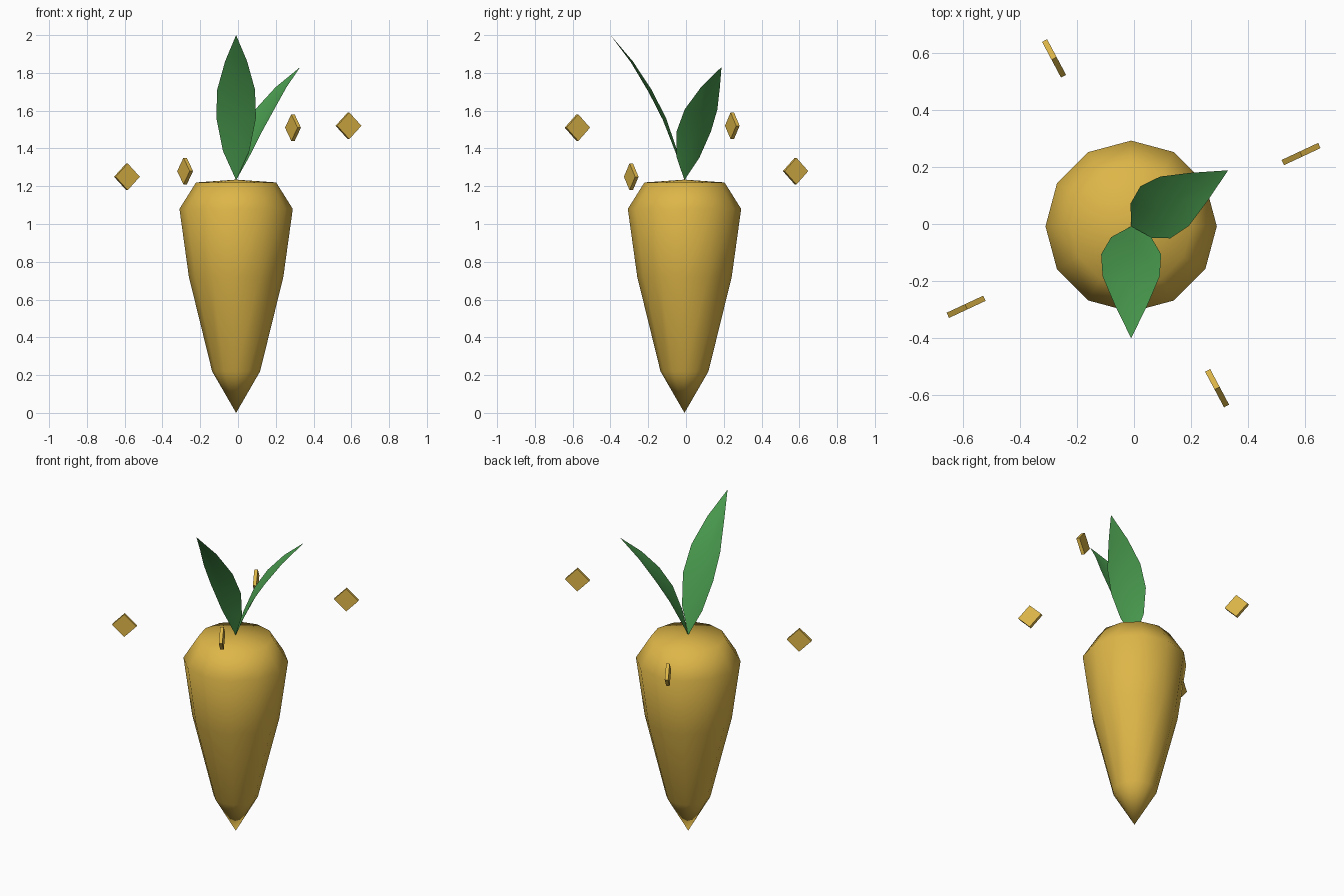
import bpy, bmesh, math
from mathutils import Matrix, Vector

cube = bpy.data.objects.get("Cube")
if cube:
    bpy.data.objects.remove(cube, do_unlink=True)

CENTRE = Vector((-0.01, -0.008, 0))
SIDES = 12


def make_material(name, rgb):
    mat = bpy.data.materials.new(name)
    mat.use_nodes = True
    mat.diffuse_color = (*rgb, 1)
    mat.node_tree.nodes["Principled BSDF"].inputs["Base Color"].default_value = (*rgb, 1)
    return mat


gold = make_material("gold", (0.73, 0.47, 0.065))
green = make_material("leaf green", (0.07, 0.34, 0.08))


def make_object(name, bm, mat, smooth):
    for face in bm.faces:
        face.smooth = smooth
    mesh = bpy.data.meshes.new(name)
    bm.to_mesh(mesh)
    bm.free()
    mesh.materials.append(mat)
    obj = bpy.data.objects.new(name, mesh)
    bpy.context.collection.objects.link(obj)
    return obj


# Root body: a profile spun around the vertical axis
profile = [(0, 0), (0.127, 0.22), (0.25, 0.72), (0.3, 1.08), (0.212, 1.22), (0, 1.235)]
bm = bmesh.new()
verts = [bm.verts.new((r, 0, z)) for r, z in profile]
edges = [bm.edges.new(pair) for pair in zip(verts, verts[1:])]
bmesh.ops.spin(bm, geom=verts + edges, axis=(0, 0, 1), cent=(0, 0, 0),
               angle=math.tau, steps=SIDES, use_merge=True)
bmesh.ops.remove_doubles(bm, verts=bm.verts, dist=0.001)
bmesh.ops.recalc_face_normals(bm, faces=bm.faces)
body = make_object("root_body", bm, gold, True)
body.location = CENTRE


# Leaves: a curved, lightly folded blade; each row is reach, height, half width, fold
blade = [(0.038, 0.155, 0.07, 0.012), (0.098, 0.33, 0.105, 0.02),
         (0.175, 0.48, 0.1, 0.02), (0.274, 0.63, 0.058, 0.012)]


def leaf(name, angle, height_scale):
    bm = bmesh.new()
    base = bm.verts.new((0, 0, 0))
    tip = bm.verts.new((0.392, 0, 0.768))
    rows = [[bm.verts.new((reach, width, z)),
             bm.verts.new((reach + fold * 0.85, 0, z - fold * 0.5)),
             bm.verts.new((reach, -width, z))] for reach, z, width, fold in blade]
    for i in range(2):
        bm.faces.new((base, rows[0][i + 1], rows[0][i]))
        for low, high in zip(rows, rows[1:]):
            bm.faces.new((low[i], low[i + 1], high[i + 1], high[i]))
        bm.faces.new((rows[-1][i], rows[-1][i + 1], tip))
    bmesh.ops.recalc_face_normals(bm, faces=bm.faces)
    obj = make_object(name, bm, green, True)
    obj.location = CENTRE + Vector((0, 0, 1.232))
    obj.rotation_euler.z = math.radians(angle)
    obj.scale.z = height_scale


leaf("front_leaf", -90, 1)
leaf("side_leaf", 30, 0.78)


# Floating sparkles: thin square plates standing on one corner
def sparkle(name, location, angle):
    bm = bmesh.new()
    bmesh.ops.create_cube(bm, size=1)
    bmesh.ops.scale(bm, vec=(0.1, 0.02, 0.1), verts=bm.verts)
    bmesh.ops.rotate(bm, matrix=Matrix.Rotation(math.radians(45), 3, 'Y'), verts=bm.verts)
    obj = make_object(name, bm, gold, False)
    obj.location = location
    obj.rotation_euler.z = math.radians(angle)


sparkle("left_sparkle", (0.585, 0.245, 1.52), 25)
sparkle("right_sparkle", (-0.588, -0.29, 1.25), 25)
sparkle("front_sparkle", (0.291, -0.575, 1.51), -62)
sparkle("back_sparkle", (-0.28, 0.58, 1.28), -62)
